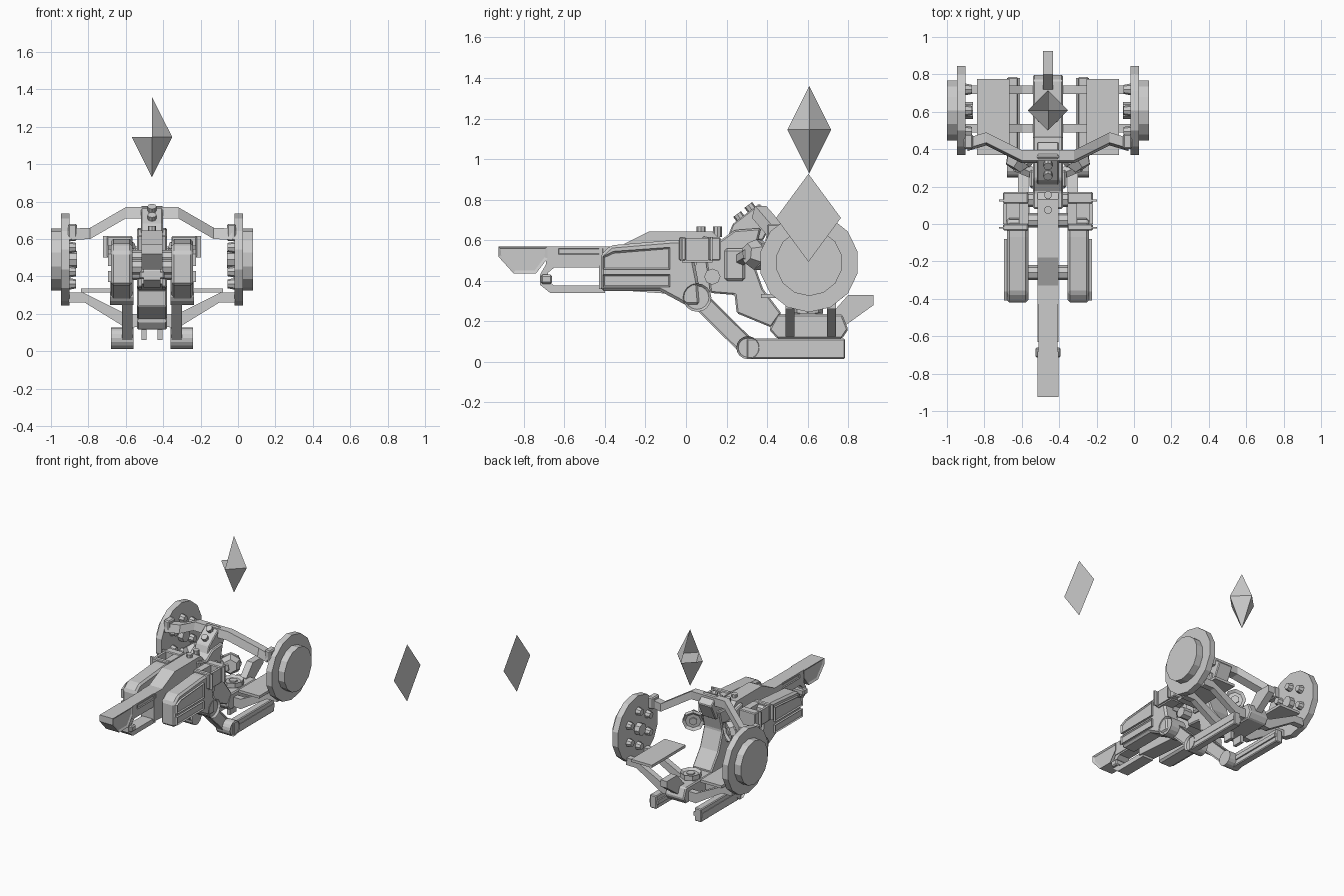
import bpy, bmesh, math
from mathutils import Vector

if "Cube" in bpy.data.objects:
    bpy.data.objects.remove(bpy.data.objects["Cube"])

CX = -0.46  # centre line of the craft
grey = bpy.data.materials.new("plain grey")
grey.use_nodes = True
grey.diffuse_color = (0.6, 0.6, 0.6, 1)
grey.node_tree.nodes["Principled BSDF"].inputs["Base Color"].default_value = (0.6, 0.6, 0.6, 1)


def finish(name, bm, bevel=0):
    me = bpy.data.meshes.new(name)
    bm.to_mesh(me)
    bm.free()
    me.materials.append(grey)
    ob = bpy.data.objects.new(name, me)
    ob.location.x = CX
    bpy.context.collection.objects.link(ob)
    if bevel:
        mod = ob.modifiers.new("bevel", "BEVEL")
        mod.width, mod.segments, mod.limit_method = bevel, 1, "ANGLE"
    return ob


def prism(name, pts, x0, x1, bevel=0, inset=0, axis="x"):
    """Extrude a profile: (y, z) along x, or (x, z) along y."""
    bm = bmesh.new()
    place = (lambda p, d: (d, p[0], p[1])) if axis == "x" else (lambda p, d: (p[0], d, p[1]))
    rings = [[bm.verts.new(place(p, d)) for p in pts] for d in (x0, x1)]
    caps = [bm.faces.new(r) for r in rings]
    for i in range(len(pts)):
        j = (i + 1) % len(pts)
        bm.faces.new((rings[0][i], rings[0][j], rings[1][j], rings[1][i]))
    bmesh.ops.recalc_face_normals(bm, faces=bm.faces)
    if inset:
        for cap in caps:
            bmesh.ops.inset_region(bm, faces=[cap], thickness=inset, depth=-0.008)
    return finish(name, bm, bevel)


def box(name, x0, x1, y0, y1, z0, z1, bevel=0, inset=0):
    return prism(name, [(y0, z0), (y1, z0), (y1, z1), (y0, z1)], x0, x1, bevel, inset)


def rod(name, a, b, r, n=12, r2=None, inset=0):
    """Cylinder or cone between two points, with an optional sunken far end."""
    a, b = Vector(a), Vector(b)
    bm = bmesh.new()
    bmesh.ops.create_cone(bm, cap_ends=True, segments=n, radius1=r,
                          radius2=r if r2 is None else r2, depth=(b - a).length)
    if inset:
        top = max(bm.faces, key=lambda f: f.calc_center_median().z)
        bmesh.ops.inset_region(bm, faces=[top], thickness=inset, depth=-0.015)
    bm.transform((b - a).to_track_quat("Z", "Y").to_matrix().to_4x4())
    bmesh.ops.translate(bm, verts=bm.verts, vec=(a + b) / 2)
    return finish(name, bm)


def hub(name, pos, direction):
    """Hexagonal emitter: housing, rim and central knob."""
    p, d = Vector(pos), Vector(direction).normalized()
    rod(name + "_housing", p - d * 0.05, p, 0.05, 6, 0.075)
    rod(name + "_rim", p, p + d * 0.035, 0.075, 8, inset=0.02)
    rod(name + "_knob", p, p + d * 0.03, 0.03, 6)


# Nose and central body
prism("nose", [(-0.926, 0.57), (-0.926, 0.52), (-0.85, 0.436), (-0.74, 0.436),
               (-0.683, 0.51), (-0.683, 0.57)], -0.055, 0.055, inset=0.016)
box("neck", -0.05, 0.05, -0.69, -0.4, 0.475, 0.57)
box("neck_panel", -0.056, 0.056, -0.63, -0.41, 0.53, 0.56, inset=0.008)
prism("lower_loop", [(-0.4, 0.34), (-0.67, 0.34), (-0.72, 0.38), (-0.72, 0.43), (-0.68, 0.5),
                     (-0.4, 0.5), (-0.4, 0.465), (-0.65, 0.465), (-0.68, 0.44),
                     (-0.68, 0.4), (-0.65, 0.376), (-0.4, 0.376)], -0.045, 0.045)
box("loop_cap", -0.067, 0.067, -0.715, -0.66, 0.385, 0.43, 0.008)
prism("central_body", [(-0.43, 0.36), (-0.43, 0.57), (-0.33, 0.57), (-0.18, 0.644), (0.13, 0.644),
                       (0.17, 0.6), (0.2, 0.36), (0, 0.33)], -0.055, 0.055)
prism("rear_body", [(0.08, 0.62), (0.17, 0.6), (0.24, 0.65), (0.37, 0.66), (0.33, 0.5), (0.38, 0.36),
                    (0.47, 0.24), (0.42, 0.17), (0.25, 0.24), (0.24, 0.33), (0.12, 0.34)],
      -0.08, 0.08, 0.008)
prism("yoke", [(0.2, 0.6), (0.23, 0.68), (0.36, 0.78), (0.44, 0.72), (0.38, 0.6)], -0.058, 0.058, 0.006)
for i, (y, z) in enumerate([(0.075, 0.644), (0.155, 0.625)]):
    rod(f"top_bolt_{i}", (0, y, z - 0.01), (0, y, 0.668), 0.022, 8)
for i, (y, z) in enumerate([(0.27, 0.705), (0.325, 0.75)]):
    rod(f"yoke_bolt_{i}", (0, y, z), (0, y - 0.018, z + 0.024), 0.024, 8)
for i, (y, z) in enumerate([(-0.26, 0.45), (0.02, 0.5), (0.13, 0.42)]):
    rod(f"pod_link_{i}", (-0.15, y, z), (0.15, y, z), 0.04, 8)
box("collar", -0.1, 0.1, 0.19, 0.29, 0.4, 0.56, 0.012)

# Base, tail and upward emitter
prism("base", [(0.45, 0.115), (0.41, 0.16), (0.45, 0.235), (0.77, 0.235), (0.8, 0.16), (0.77, 0.115)],
      -0.08, 0.08, 0.008)
prism("tail", [(0.72, 0.13), (0.8, 0.19), (0.925, 0.28), (0.925, 0.33), (0.8, 0.33), (0.72, 0.24)],
      -0.026, 0.026)
hub("lower_emitter", (0, 0.6, 0.24), (0, 0, 1))


def mirrored(s, side):
    # Side pod with raised panels and open rear box
    prism(side + "_pod", [(-0.42, 0.35), (-0.42, 0.53), (-0.37, 0.575), (-0.07, 0.6), (0.02, 0.6),
                          (0.06, 0.4), (0.07, 0.28), (0, 0.28), (-0.13, 0.35)],
          s * 0.105, s * 0.22, 0.014)
    prism(side + "_pod_upper_panel", [(-0.41, 0.455), (-0.41, 0.52), (-0.36, 0.545), (-0.08, 0.565),
                                      (-0.08, 0.455)], s * 0.2, s * 0.236, 0, 0.01)
    box(side + "_pod_lower_panel", s * 0.2, s * 0.236, -0.41, -0.08, 0.37, 0.43, 0, 0.01)
    for nm, y0, y1 in (("front", -0.035, 0.0), ("back", 0.11, 0.17)):
        box(f"{side}_box_{nm}", s * 0.105, s * 0.24, y0, y1, 0.5, 0.615, 0.006)
        box(f"{side}_box_{nm}_tab", s * 0.2, s * 0.262, y0 + 0.01, y0 + 0.02, 0.5, 0.615)
    for nm, a, b in (("inner", 0.105, 0.155), ("outer", 0.222, 0.24)):
        box(f"{side}_box_{nm}", s * a, s * b, 0, 0.11, 0.5, 0.61)
    box(side + "_box_floor", s * 0.15, s * 0.23, -0.02, 0.13, 0.49, 0.54)

    # Folded leg and skid
    knee, hip = (0.305, 0.07), (0.055, 0.317)
    rod(side + "_hip", (s * 0.1, *hip), (s * 0.225, *hip), 0.07, 16, inset=0.012)
    rod(side + "_knee", (s * 0.1, *knee), (s * 0.22, *knee), 0.057, 16, inset=0.01)
    o = 0.032
    prism(side + "_leg", [(hip[0] - o, hip[1] - o), (knee[0] - o, knee[1] - o),
                          (knee[0] + o, knee[1] + o), (hip[0] + o, hip[1] + o)],
          s * 0.105, s * 0.16, 0, 0.012)
    box(side + "_skid", s * 0.16, s * 0.216, 0.3, 0.785, 0.015, 0.115, 0.006)
    box(side + "_skid_rail", s * 0.15, s * 0.22, 0.36, 0.78, 0.05, 0.08)

    # Disc with outer drum and inner bolts
    c = (0.607, 0.49)
    rod(side + "_disc", (s * 0.44, *c), (s * 0.487, *c), 0.245, 14)
    rod(side + "_disc_drum", (s * 0.48, *c), (s * 0.54, *c), 0.165, 14)
    rod(side + "_disc_boss", (s * 0.4, *c), (s * 0.45, *c), 0.045, 8)
    for i in range(6):
        t = math.radians(60 * i + 30)
        y, z = c[0] + 0.13 * math.cos(t), c[1] + 0.13 * math.sin(t)
        rod(f"{side}_disc_bolt_{i}", (s * 0.45, y, z), (s * 0.405, y, z), 0.033, 8, 0.024)
    box(side + "_disc_mount", s * 0.4, s * 0.45, 0.4, 0.48, 0.59, 0.68, 0.008)

    # Floor plate on two sloping struts
    box(side + "_floor_plate", s * 0.205, s * 0.38, 0.37, 0.775, 0.315, 0.335)
    for i, y in enumerate((0.49, 0.695)):
        prism(f"{side}_strut_{i}", [(s * x, z) for x, z in
              ((0.445, 0.315), (0.37, 0.315), (0.14, 0.2), (0.06, 0.2), (0.06, 0.13), (0.14, 0.125),
               (0.36, 0.26), (0.445, 0.26))], y, y + 0.045, axis="y")
    box(side + "_base_foot", s * 0.03, s * 0.055, 0.48, 0.56, 0.06, 0.12)

    # Swept upper arm, a rectangular beam along a bent path
    path = [(0.43, 0.43, 0.625), (0.33, 0.46, 0.63), (0.14, 0.365, 0.74), (0, 0.365, 0.74)]
    bm = bmesh.new()
    rings = [[bm.verts.new((s * x, y + dy, z + dz)) for dy, dz in
              ((-0.04, -0.03), (0.03, -0.03), (0.03, 0.03), (-0.025, 0.03))] for x, y, z in path]
    for a, b in zip(rings, rings[1:]):
        for i in range(4):
            bm.faces.new((a[i], a[(i + 1) % 4], b[(i + 1) % 4], b[i]))
    bm.faces.new(rings[0])
    bm.faces.new(rings[-1])
    bmesh.ops.recalc_face_normals(bm, faces=bm.faces)
    finish(side + "_upper_arm", bm)

    # Side emitter facing the middle of the seat space
    hub(side + "_emitter", (s * 0.16, 0.34, 0.53), (-s * 0.5, 0.8, -0.1))
    rod(side + "_emitter_stem", (s * 0.05, 0.26, 0.5), (s * 0.17, 0.31, 0.53), 0.035, 6)


mirrored(-1, "right")
mirrored(1, "left")

# Floating marker: an eight-sided diamond open on its upper right side
bm = bmesh.new()
top, low = bm.verts.new((0, 0.608, 1.36)), bm.verts.new((0, 0.608, 0.93))
ring = [bm.verts.new((0.108 * math.cos(k * math.pi / 2), 0.608 + 0.108 * math.sin(k * math.pi / 2), 1.145))
        for k in range(4)]
for k in range(4):
    a, b = ring[k], ring[(k + 1) % 4]
    bm.faces.new((b, a, low))
    if k in (0, 3):
        bm.faces.new((a, b, top))
finish("floating_marker", bm)

# Flat diamond standing off to the left
bm = bmesh.new()
bm.faces.new([bm.verts.new((1 - CX, y, z)) for y, z in
              ((0.444, 0.71), (0.604, 0.493), (0.764, 0.71), (0.604, 0.927))])
finish("flat_marker", bm)
